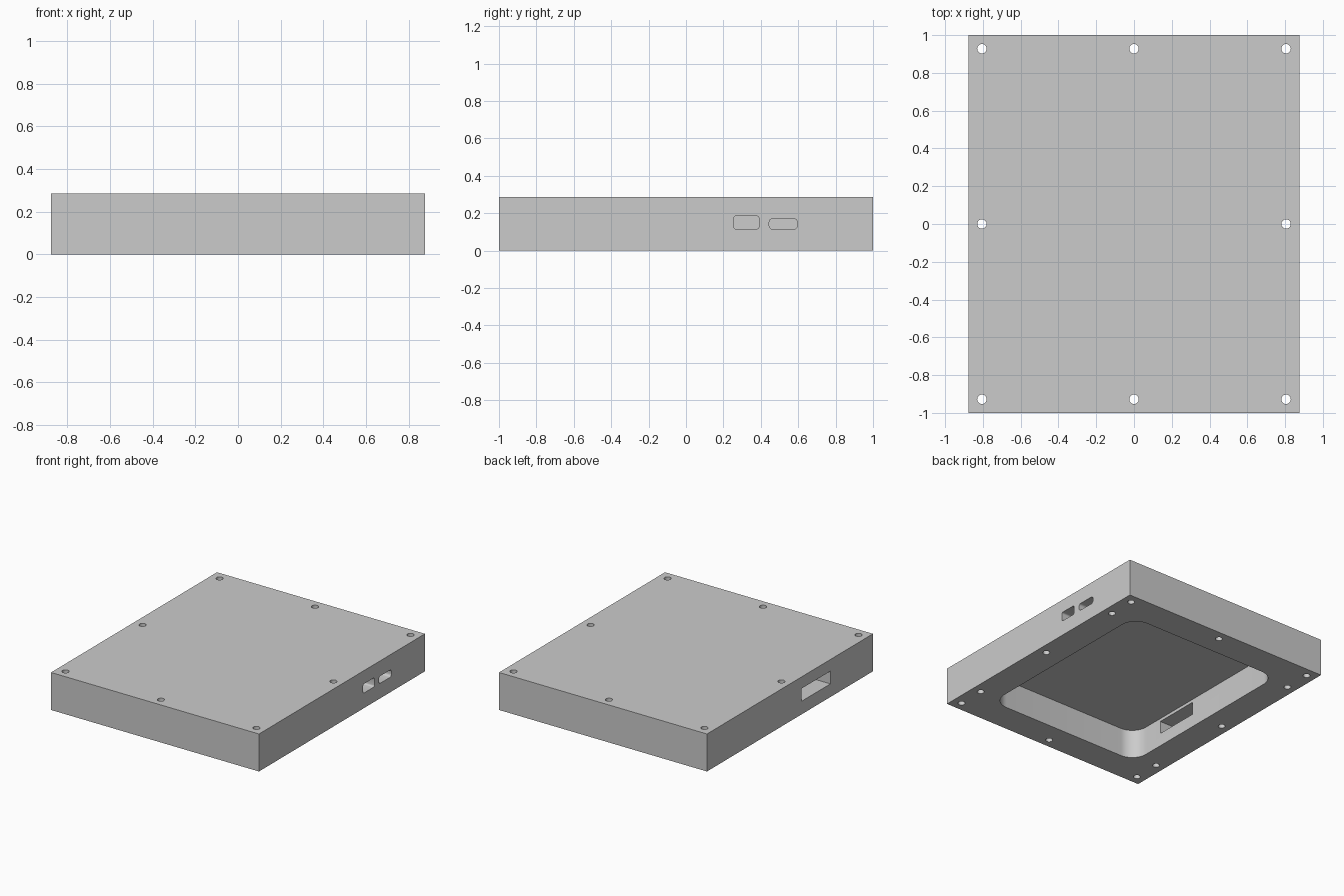
import bpy, bmesh
from math import sin, cos, pi, radians
from mathutils import Vector

old = bpy.data.objects.get("Cube")
if old:
    bpy.data.objects.remove(old, do_unlink=True)

HALF_X, HALF_Y, HEIGHT = 0.877, 1.0, 0.286

grey = bpy.data.materials.new("plain grey")
grey.use_nodes = True
colour = (0.6, 0.6, 0.6, 1)
grey.diffuse_color = colour
grey.node_tree.nodes["Principled BSDF"].inputs["Base Color"].default_value = colour


def prism(name, u, v, radius, w, axis="z", segments=8):
    """Rounded rectangle spanning u and v, extruded over w along the axis."""
    corners = [(u[1] - radius, v[1] - radius), (u[0] + radius, v[1] - radius),
               (u[0] + radius, v[0] + radius), (u[1] - radius, v[0] + radius)]
    steps = segments if radius else 0
    outline = []
    for quarter, (cu, cv) in enumerate(corners):
        for i in range(steps + 1):
            a = (quarter + i / max(steps, 1)) * pi / 2
            outline.append((cu + radius * cos(a), cv + radius * sin(a)))
    bm = bmesh.new()
    place = (lambda p, h: (p[0], p[1], h)) if axis == "z" else (lambda p, h: (h, p[0], p[1]))
    verts = [bm.verts.new(place(p, w[0])) for p in outline]
    bmesh.ops.remove_doubles(bm, verts=verts, dist=1e-5)
    face = bm.faces.new([p for p in verts if p.is_valid])
    ext = bmesh.ops.extrude_face_region(bm, geom=[face])
    moved = [g for g in ext["geom"] if isinstance(g, bmesh.types.BMVert)]
    bmesh.ops.translate(bm, verts=moved, vec=Vector(place((0, 0), w[1] - w[0])))
    bmesh.ops.recalc_face_normals(bm, faces=bm.faces)
    mesh = bpy.data.meshes.new(name)
    bm.to_mesh(mesh)
    bm.free()
    mesh.materials.append(grey)
    obj = bpy.data.objects.new(name, mesh)
    bpy.context.collection.objects.link(obj)
    return obj


def hole(x, y, top):
    r = 0.025
    return prism("screw_hole_cutter", (x - r, x + r), (y - r, y + r), r, (-0.1, top), segments=6)


# Solid case block
case = prism("case", (-HALF_X, HALF_X), (-HALF_Y, HALF_Y), 0, (0, HEIGHT))

# Pocket open at the bottom
cutters = [prism("pocket_cutter", (-0.65, 0.65), (-0.77, 0.77), 0.125, (-0.1, 0.22), segments=12)]

# Two ports on one side wall, one slot on the other
cutters += [
    prism("square_port_cutter", (0.255, 0.39), (0.115, 0.185), 0.013, (0.5, 1), "x", 4),
    prism("flat_port_cutter", (0.445, 0.595), (0.115, 0.17), 0.018, (0.5, 1), "x", 4),
    prism("wide_slot_cutter", (-0.487, -0.137), (0.1, 0.197), 0, (-1, -0.5), "x"),
]

# Through holes around the edge, blind holes beside the corners
for x in (-0.805, 0, 0.805):
    for y in (-0.928, 0, 0.928):
        if x or y:
            cutters.append(hole(x, y, HEIGHT + 0.1))
for x in (-0.805, 0.805):
    for y in (-0.718, 0.718):
        cutters.append(hole(x, y, 0.15))

# Cut everything out of the block
bpy.ops.object.select_all(action="DESELECT")
case.select_set(True)
bpy.context.view_layer.objects.active = case
for cutter in cutters:
    cutter.hide_render = True
    mod = case.modifiers.new("cut", "BOOLEAN")
    mod.operation = "DIFFERENCE"
    mod.solver = "EXACT"
    mod.object = cutter
    bpy.ops.object.modifier_apply(modifier=mod.name)
    bpy.data.objects.remove(cutter, do_unlink=True)

bpy.ops.object.shade_smooth_by_angle(angle=radians(35))
